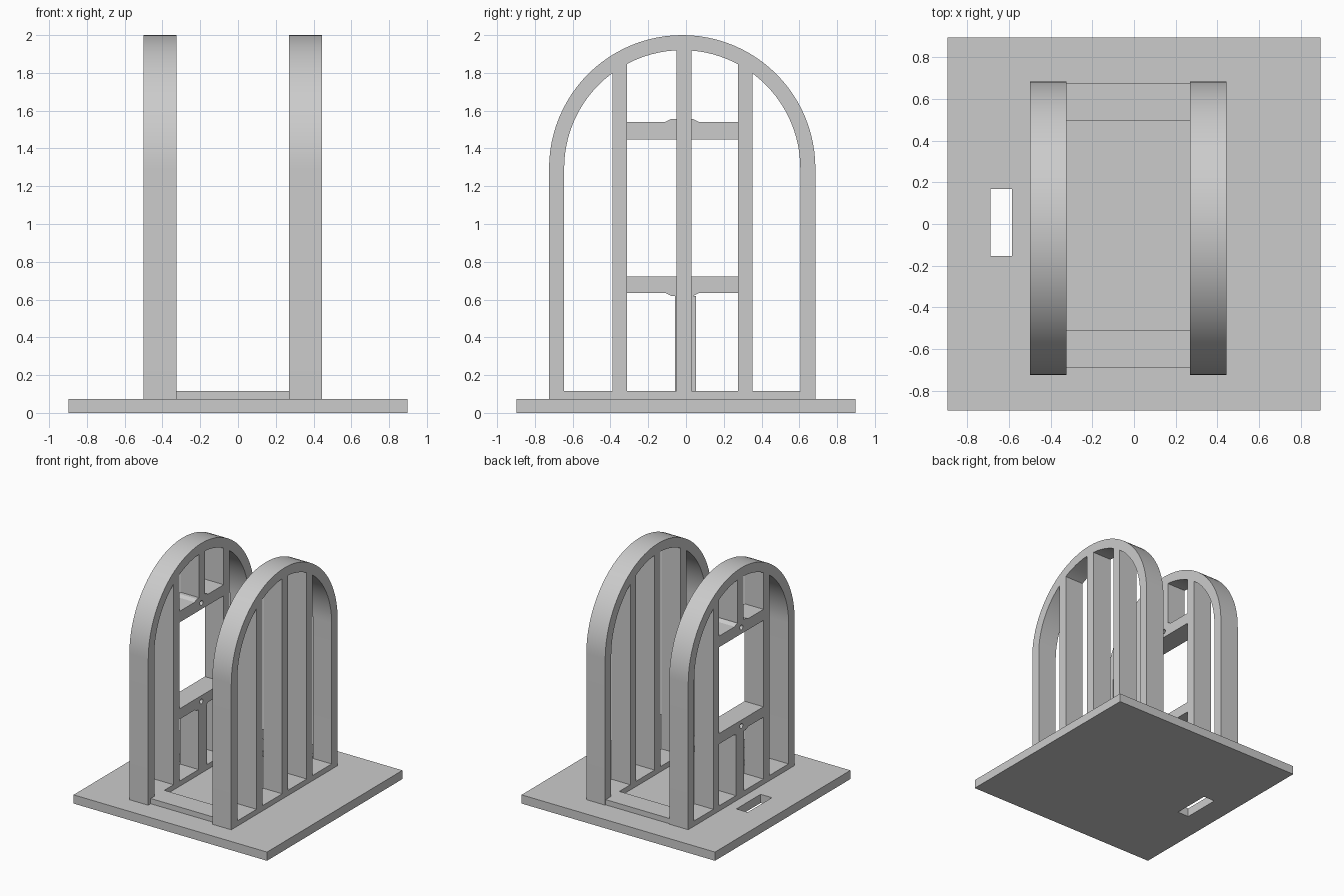
import bpy, bmesh, math

cube = bpy.data.objects.get("Cube")
if cube:
    bpy.data.objects.remove(cube, do_unlink=True)

grey = bpy.data.materials.new("plain grey")
grey.use_nodes = True
COLOUR = (0.6, 0.6, 0.6, 1)
grey.diffuse_color = COLOUR
grey.node_tree.nodes["Principled BSDF"].inputs["Base Color"].default_value = COLOUR

BASE_TOP, PLATE_TOP = 0.073, 0.117
MID, SPRING = -0.02, 1.295          # arch centre in y and z
R_OUT, R_IN = 0.705, 0.625


def finish(name, bm):
    bmesh.ops.recalc_face_normals(bm, faces=bm.faces[:])
    mesh = bpy.data.meshes.new(name)
    bm.to_mesh(mesh)
    bm.free()
    mesh.materials.append(grey)
    obj = bpy.data.objects.new(name, mesh)
    bpy.context.collection.objects.link(obj)
    return obj


def prism(name, profile, x0, x1):
    """Extrude a (y, z) outline from x0 to x1."""
    bm = bmesh.new()
    face = bm.faces.new([bm.verts.new((x0, y, z)) for y, z in profile])
    new = bmesh.ops.extrude_face_region(bm, geom=[face])["geom"]
    bmesh.ops.translate(bm, vec=(x1 - x0, 0, 0),
                        verts=[v for v in new if isinstance(v, bmesh.types.BMVert)])
    return finish(name, bm)


def box(name, x0, x1, y0, y1, z0, z1):
    return prism(name, [(y0, z0), (y1, z0), (y1, z1), (y0, z1)], x0, x1)


def cut(obj, cutter):
    mod = obj.modifiers.new("cut", "BOOLEAN")
    mod.operation = "DIFFERENCE"
    mod.solver = "EXACT"
    mod.object = cutter
    cutter.hide_render = True
    cutter.hide_viewport = True
    cutter.display_type = "WIRE"


def arch_outline(radius, bottom, steps=48):
    arc = [(MID + radius * math.cos(math.pi * i / steps),
            SPRING + radius * math.sin(math.pi * i / steps)) for i in range(steps + 1)]
    return [(MID + radius, bottom)] + arc + [(MID - radius, bottom)]


def arch_frame(name, x0, x1):
    """Closed arched ring including the bottom plate."""
    bm = bmesh.new()
    loops = [[bm.verts.new((x, y, z)) for y, z in outline]
             for outline, x in ((arch_outline(R_OUT, BASE_TOP), x0),
                                (arch_outline(R_OUT, BASE_TOP), x1),
                                (arch_outline(R_IN, PLATE_TOP), x1),
                                (arch_outline(R_IN, PLATE_TOP), x0))]
    n = len(loops[0])
    for k in range(4):
        a, b = loops[k], loops[(k + 1) % 4]
        for i in range(n):
            j = (i + 1) % n
            bm.faces.new((a[i], a[j], b[j], b[i]))
    obj = finish(name, bm)
    bpy.ops.object.select_all(action="DESELECT")
    obj.select_set(True)
    bpy.context.view_layer.objects.active = obj
    bpy.ops.object.shade_smooth_by_angle(angle=math.radians(30))


def stud(name, x0, x1, y0, y1, z0=PLATE_TOP, steps=6):
    """Upright whose top follows the inside of the arch."""
    ys = [y1 + (y0 - y1) * i / steps for i in range(steps + 1)]
    top = [(y, SPRING + math.sqrt(R_IN ** 2 - (y - MID) ** 2)) for y in ys]
    prism(name, [(y0, z0), (y1, z0)] + top, x0, x1)


# Base slab with a slot beside the window wall
base = box("base_slab", -0.897, 0.897, -0.897, 0.897, 0, BASE_TOP)
cut(base, box("slot_cutter", -0.69, -0.585, -0.153, 0.168, -0.1, 0.2))

# Arched walls and their studs
WINDOW, PLAIN = (-0.5, -0.325), (0.27, 0.445)
BACK, FRONT, CENTRE = (0.275, 0.352), (-0.39, -0.312), (-0.05, 0.03)
for wall, (x0, x1) in (("window_wall", WINDOW), ("plain_wall", PLAIN)):
    arch_frame(wall + "_arch", x0, x1)
    stud(wall + "_front_stud", x0, x1, *FRONT)
    stud(wall + "_back_stud", x0, x1, *BACK)
stud("plain_wall_centre_stud", *PLAIN, *CENTRE)

# Window header and sill, each thickened around a drilled hole
Y0, Y1 = FRONT[1], BACK[0]


def rail(name, flat, edge, bulge, hole_z):
    outline = [(Y0, flat), (Y1, flat), (Y1, edge), (MID + 0.09, edge),
               (MID + 0.06, bulge), (MID - 0.06, bulge), (MID - 0.09, edge), (Y0, edge)]
    obj = prism(name, outline, *WINDOW)
    circle = [(MID + 0.02 * math.cos(math.tau * i / 24),
               hole_z + 0.02 * math.sin(math.tau * i / 24)) for i in range(24)]
    cut(obj, prism(name + "_hole_cutter", circle, WINDOW[0] - 0.1, WINDOW[1] + 0.1))


rail("window_header", 1.447, 1.54, 1.555, 1.5)
rail("window_sill", 0.723, 0.635, 0.62, 0.675)
stud("upper_cripple", *WINDOW, *CENTRE, z0=1.555)
box("lower_cripple", *WINDOW, -0.057, 0.052, PLATE_TOP, 0.62)

# Floor rails joining the two walls
for name, y0, y1 in (("front_floor_rail", -0.692, -0.512), ("back_floor_rail", 0.497, 0.678)):
    box(name, WINDOW[1], PLAIN[0], y0, y1, BASE_TOP, PLATE_TOP)
